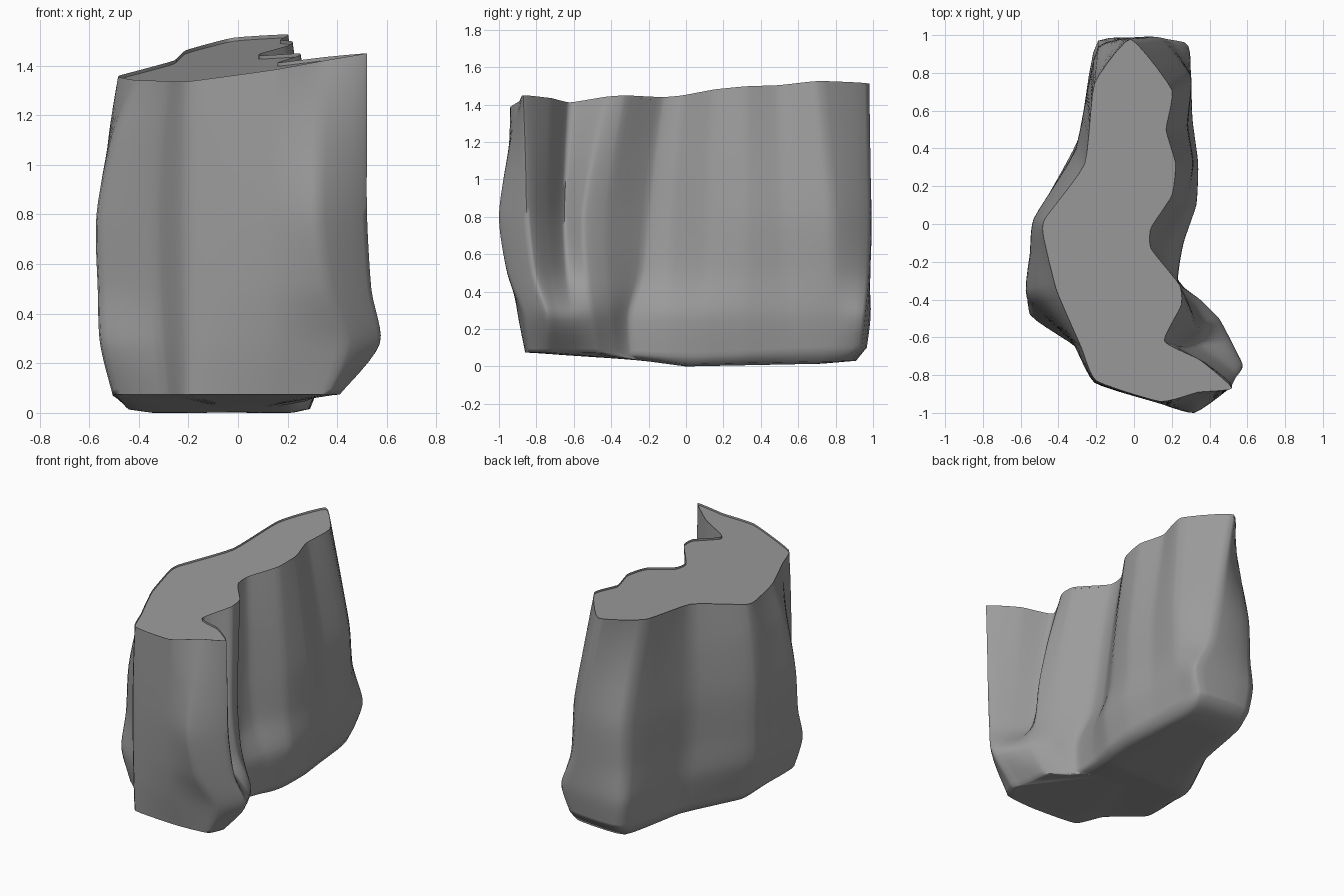
import bpy, bmesh
from mathutils import Vector

if "Cube" in bpy.data.objects:
    bpy.data.objects.remove(bpy.data.objects["Cube"])

# Horizontal outlines, anticlockwise from the front right corner
FOOT = [(.41,-.74), (.39,-.67), (.37,-.58), (.36,-.47), (.3,-.38), (.23,-.29), (.25,-.1),
        (.3,.1), (.31,.32), (.29,.55), (.27,.79), (.22,.94), (-.17,.95), (-.27,.45),
        (-.46,.02), (-.49,-.2), (-.5,-.46), (-.29,-.65), (-.2,-.83), (.14,-.86), (.36,-.84)]
LOW = [(.57,-.75), (.55,-.69), (.51,-.61), (.45,-.5), (.35,-.4), (.23,-.3), (.26,-.1),
       (.33,.1), (.34,.32), (.31,.55), (.3,.8), (.27,.96), (-.19,.97), (-.29,.46),
       (-.52,.02), (-.54,-.2), (-.55,-.48), (-.31,-.65), (-.2,-.84), (.15,-.9), (.43,-.87)]
MID = [(.52,-.85), (.39,-.74), (.25,-.65), (.34,-.55), (.29,-.42), (.14,-.21), (.15,-.08),
       (.27,.12), (.31,.32), (.28,.52), (.3,.78), (.12,.99), (-.19,.93), (-.31,.39),
       (-.53,.03), (-.55,-.15), (-.565,-.38), (-.33,-.62), (-.21,-.84), (.12,-.945), (.32,-1)]
TOP = [(.52,-.87), (.35,-.72), (.16,-.62), (.25,-.43), (.24,-.32), (.09,-.13), (.09,-.02),
       (.2,.15), (.22,.32), (.17,.5), (.2,.71), (-.02,.98), (-.21,.74), (-.26,.32),
       (-.47,.03), (-.48,-.06), (-.41,-.35), (-.28,-.65), (-.2,-.83), (.14,-.94), (.34,-.89)]


def top_z(x, y):
    return 1.436 + .162 * x + .081 * y


def belly_z(y):
    return .06 * min(1, -y / .45) if y < 0 else .02 * y


def spline(a, b, c, d, t, k):
    m0, m1 = (c - a) * k, (d - b) * k
    return (b * (2*t**3 - 3*t**2 + 1) + m0 * (t**3 - 2*t**2 + t)
            + c * (3*t**2 - 2*t**3) + m1 * (t**3 - t**2))


def round_outline(pts, steps=5):
    n = len(pts)
    return [spline(*(pts[(i + j) % n] for j in (-1, 0, 1, 2)), s / steps, .24)
            for i in range(n) for s in range(steps)]


def ring_at(outline, height):
    return round_outline([Vector((x, y, height(x, y))) for x, y in outline])


def blend(a, b, t, z):
    out = [p.lerp(q, t) for p, q in zip(a, b)]
    for p in out:
        p.z = z
    return out


# Control rings and their smooth vertical interpolation
foot = ring_at(FOOT, lambda x, y: .05 + belly_z(y) * .4 + .045 * max(0, y))
low = ring_at(LOW, lambda x, y: .28)
mid = ring_at(MID, lambda x, y: .8)
top = ring_at(TOP, top_z)
levels = [foot, low, blend(low, mid, .65, .5), mid, blend(mid, top, .42, 1.12), top]
n = len(top)
last = len(levels) - 1

# Underside: rounded lip with a slight belly
rings = [[Vector((p.x * f, p.y * f, belly_z(p.y * f) + z)) for p in foot]
         for f, z in ((.3, 0), (.75, 0), (.94, .012))]
STEPS = 6
for i in range(last):
    a, b, c, d = (levels[max(0, min(last, i + j))] for j in (-1, 0, 1, 2))
    for s in range(STEPS):
        rings.append([spline(a[k], b[k], c[k], d[k], s / STEPS, .42) for k in range(n)])
rings.append(top)

bm = bmesh.new()
grid = [[bm.verts.new(p) for p in r] for r in rings]
for lower, upper in zip(grid, grid[1:]):
    for k in range(n):
        q = (k + 1) % n
        bm.faces.new((lower[k], lower[q], upper[q], upper[k]))
bm.faces.new(grid[0][::-1])
cap = bm.faces.new(grid[-1])

# Slightly worn rim around the flat sloping top
bmesh.ops.inset_region(bm, faces=[cap], thickness=.014)
for v in grid[-1]:
    v.co.z -= .014
bmesh.ops.triangulate(bm, faces=[f for f in bm.faces if len(f.verts) > 4])
bmesh.ops.recalc_face_normals(bm, faces=bm.faces)

mesh = bpy.data.meshes.new("rock")
bm.to_mesh(mesh)
bm.free()
rock = bpy.data.objects.new("rock", mesh)
bpy.context.collection.objects.link(rock)
bpy.context.view_layer.objects.active = rock
rock.select_set(True)
bpy.ops.object.shade_smooth_by_angle(angle=1.2)
rock.modifiers.new("clean_shading", 'WEIGHTED_NORMAL').keep_sharp = True

# Dark grey stone
stone = bpy.data.materials.new("stone")
stone.diffuse_color = (.33, .33, .33, 1)
stone.use_nodes = True
stone.node_tree.nodes["Principled BSDF"].inputs["Base Color"].default_value = stone.diffuse_color
mesh.materials.append(stone)
